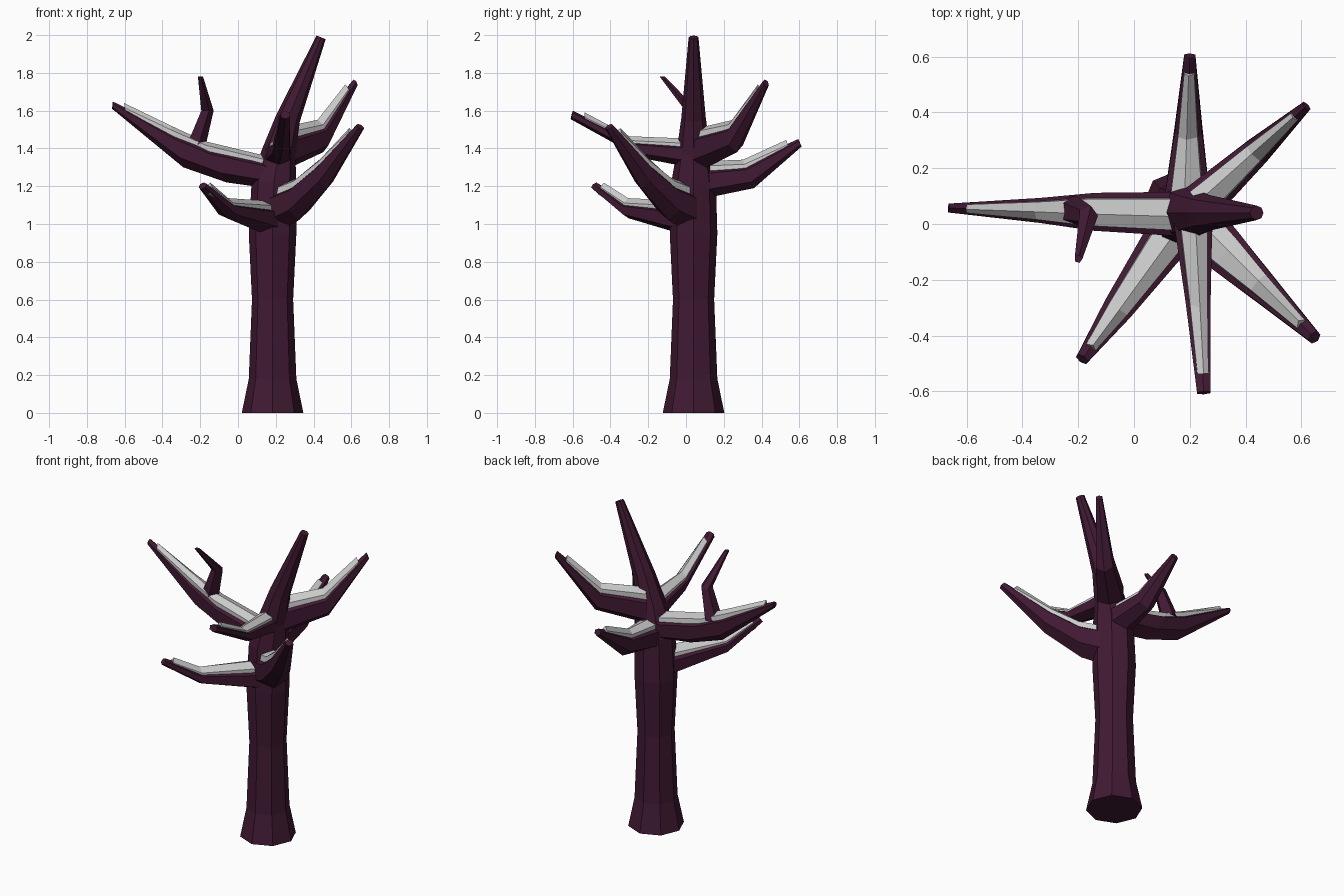
import bpy, bmesh, math
from mathutils import Vector

if "Cube" in bpy.data.objects:
    bpy.data.objects.remove(bpy.data.objects["Cube"])

bark = bpy.data.materials.new("dark_bark")
bark.diffuse_color = (0.052, 0.010, 0.033, 1)
bark.use_nodes = True
bark.node_tree.nodes["Principled BSDF"].inputs["Base Color"].default_value = bark.diffuse_color


def loft(name, rings, mat=None):
    """Skin a list of equal-length point rings and cap both ends."""
    bm = bmesh.new()
    vs = [[bm.verts.new(p) for p in r] for r in rings]
    n = len(vs[0])
    for a, b in zip(vs, vs[1:]):
        for i in range(n):
            j = (i + 1) % n
            bm.faces.new((a[i], a[j], b[j], b[i]))
    bm.faces.new(vs[0])
    bm.faces.new(vs[-1])
    bmesh.ops.recalc_face_normals(bm, faces=bm.faces)
    me = bpy.data.meshes.new(name)
    bm.to_mesh(me)
    bm.free()
    ob = bpy.data.objects.new(name, me)
    bpy.context.collection.objects.link(ob)
    if mat:
        me.materials.append(mat)
    return ob


def ring(c, r, n, tilt=0.0):
    """Horizontal n-gon, optionally tilted about y."""
    out = []
    for i in range(n):
        a = 2 * math.pi * i / n
        x, y = r * math.cos(a), r * math.sin(a)
        out.append((c[0] + x * math.cos(tilt), c[1] + y, c[2] - x * math.sin(tilt)))
    return out


# cross-section of the snow cap: (fraction of half width, height above the bark)
SNOW = [(-.74, -.045), (-.66, -.004), (.12, .022), (.74, -.004), (.74, -.045)]


def branch(name, origin, tip, sections):
    """sections: (top distance, top z, bottom distance, bottom z, half width)."""
    o = Vector((*origin, 0))
    d = (Vector((*tip, 0)) - o).normalized()
    side = Vector((-d.y, d.x, 0))
    pts = [(o + d * a + Vector((0, 0, b)), o + d * c + Vector((0, 0, e)), w)
           for a, b, c, e, w in sections]
    rings = []
    for t, b, w in pts:
        m, h = (t + b) / 2, (t - b) / 2
        angs = [math.radians(30 + 60 * i) for i in range(6)]
        rings.append([m + h * math.sin(a) + side * (w / .866) * math.cos(a) for a in angs])
    loft(name, rings, bark)
    # snow lies along the top and stops short of the tip
    p, q = pts[-2], pts[-1]
    k = .8
    end = tuple(u + (v - u) * k for u, v in zip(p, q))
    caps = []
    for t, b, w in pts[:-1] + [end]:
        up = (t - b).normalized()
        caps.append([t + side * (w * u) + up * v for u, v in SNOW])
    loft(name + "_snow", caps)


# trunk running up into the leaning top spike
T = [(.183, 0, .163, 0), (.183, .18, .126, 0), (.183, .6, .109, 0), (.183, .95, .126, 0),
     (.19, 1.22, .118, 0), (.215, 1.38, .09, .15), (.265, 1.56, .065, .3), (.44, 1.988, .026, .38)]
loft("trunk", [ring((x, .04, z), r, 8, t) for x, z, r, t in T], bark)

# main branches
branch("left_branch", (.2, .035), (-.66, .057), [
    (.04, 1.34, -.03, 1.18, .08), (.37, 1.42, .26, 1.22, .068),
    (.55, 1.50, .49, 1.30, .045), (.863, 1.648, .867, 1.61, .016)])
branch("back_branch", (.19, .04), (.2, .61), [
    (.03, 1.31, .03, 1.13, .085), (.27, 1.32, .32, 1.19, .05),
    (.555, 1.45, .572, 1.41, .02)])
branch("back_right_branch", (.2, .04), (.615, .42), [
    (.05, 1.49, .05, 1.28, .075), (.31, 1.53, .34, 1.38, .05),
    (.558, 1.765, .575, 1.725, .018)])
branch("front_branch", (.21, .04), (.25, -.6), [
    (.02, 1.43, .02, 1.30, .07), (.33, 1.445, .28, 1.35, .045),
    (.64, 1.60, .652, 1.555, .024)])
branch("front_right_branch", (.185, .04), (.65, -.41), [
    (.0, 1.17, .02, .95, .10), (.20, 1.23, .19, 1.02, .08),
    (.36, 1.33, .40, 1.19, .055), (.625, 1.53, .66, 1.50, .022)])
branch("front_left_branch", (.185, .04), (-.19, -.49), [
    (.05, 1.10, .05, .94, .09), (.42, 1.115, .42, 1.03, .055),
    (.63, 1.22, .655, 1.185, .022)])

# twig on the left branch
TWIG = [(-.225, .05, 1.42, .055), (-.165, .03, 1.60, .036), (-.2, -.125, 1.78, .015)]
loft("twig", [ring(p[:3], p[3], 5) for p in TWIG], bark)
